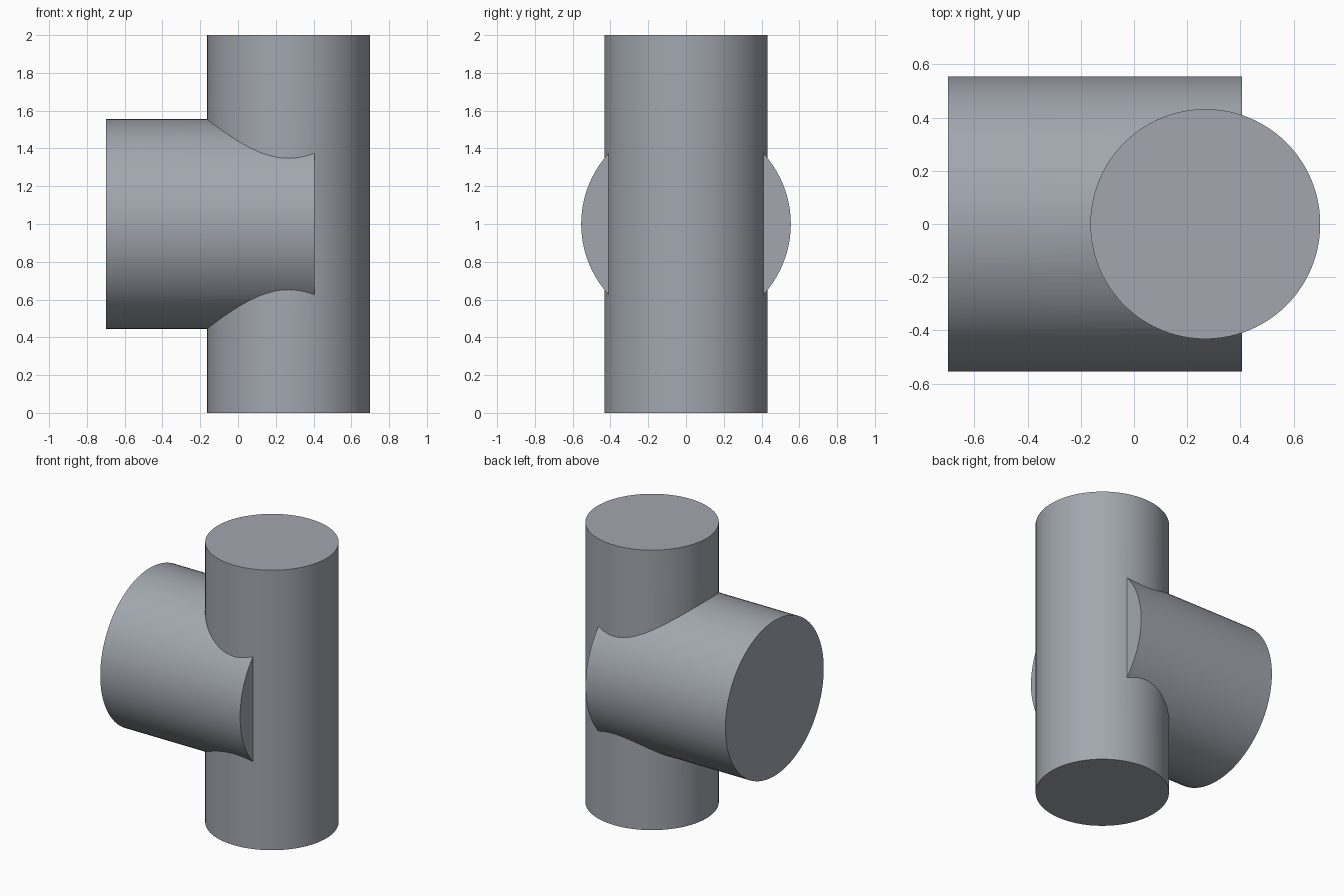
import bpy, math

if "Cube" in bpy.data.objects:
    bpy.data.objects.remove(bpy.data.objects["Cube"])

steel = bpy.data.materials.new("steel_grey")
steel.diffuse_color = (0.36, 0.39, 0.43, 1.0)
steel.use_nodes = True
steel.node_tree.nodes["Principled BSDF"].inputs["Base Color"].default_value = steel.diffuse_color


def cylinder(name, radius, length, location, rotation=(0, 0, 0)):
    bpy.ops.mesh.primitive_cylinder_add(vertices=96, radius=radius, depth=length,
                                        location=location, rotation=rotation)
    obj = bpy.context.object
    obj.name = name
    obj.data.materials.append(steel)
    return obj


# Wide horizontal branch, running in x and ending inside the upright
branch = cylinder("branch_cutter", 0.555, 1.105, (-0.1475, 0, 1), (0, math.pi / 2, 0))

# Upright post, fused with the branch into one solid
post = cylinder("tee_body", 0.432, 2.0, (0.268, 0, 1))
union = post.modifiers.new("join_branch", 'BOOLEAN')
union.operation = 'UNION'
union.solver = 'EXACT'
union.object = branch
bpy.ops.object.modifier_apply(modifier=union.name)
bpy.data.objects.remove(branch, do_unlink=True)

# Smooth round walls, crisp rims and seams
bpy.ops.object.shade_smooth_by_angle(angle=math.radians(25))
